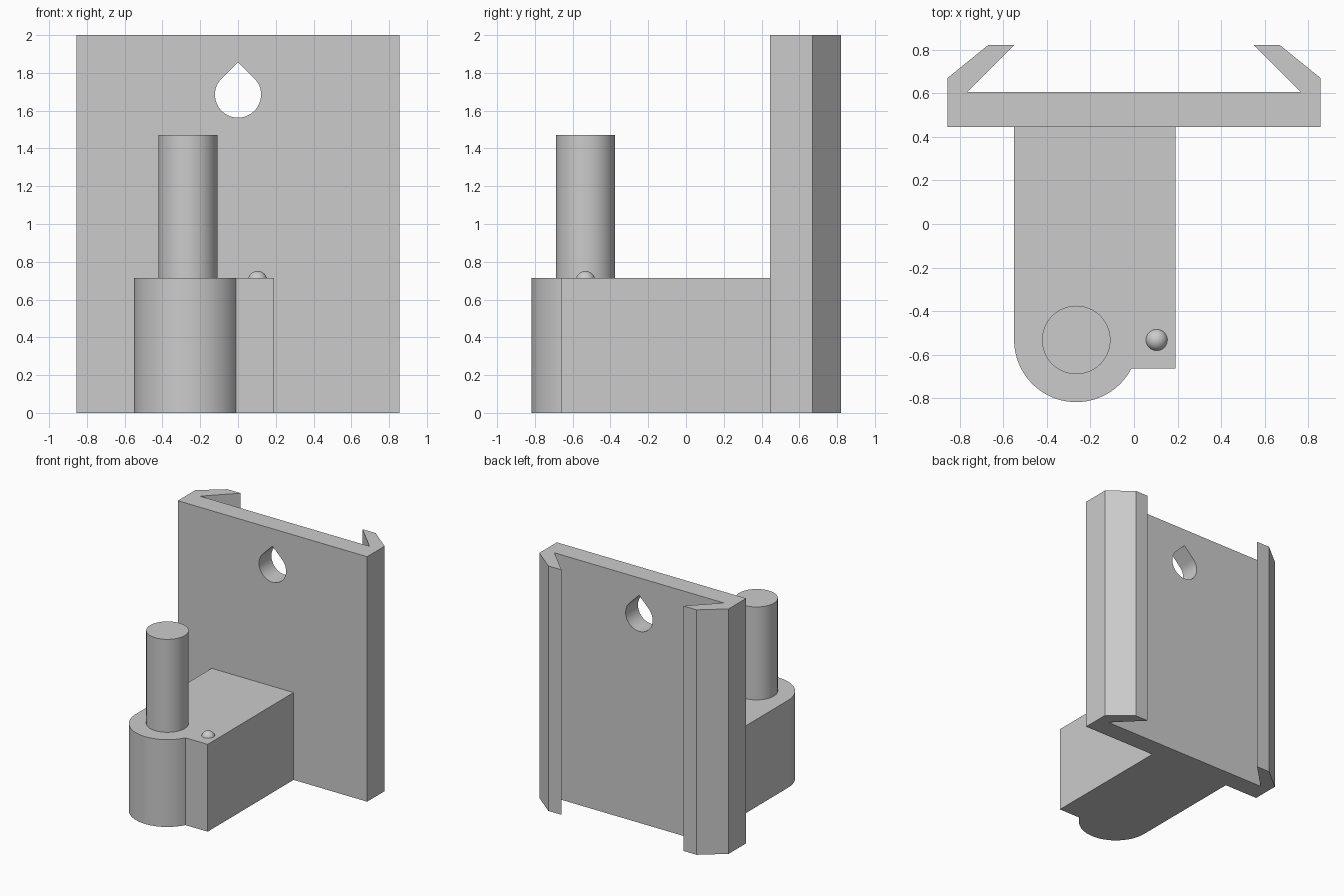
import bpy
import bmesh
from math import sin, cos, pi, radians, asin
from mathutils import Matrix, Vector

cube = bpy.data.objects.get("Cube")
if cube:
    bpy.data.objects.remove(cube, do_unlink=True)

GREY = (0.6, 0.6, 0.6, 1.0)
grey = bpy.data.materials.new("plain grey")
grey.use_nodes = True
grey.diffuse_color = GREY
grey.node_tree.nodes["Principled BSDF"].inputs["Base Color"].default_value = GREY


def arc(cx, cy, r, start, end, steps):
    """Points along an arc, angles in radians."""
    angles = [start + (end - start) * i / steps for i in range(steps + 1)]
    return [(cx + r * cos(a), cy + r * sin(a)) for a in angles]


def finish(bm, name):
    bmesh.ops.recalc_face_normals(bm, faces=bm.faces[:])
    mesh = bpy.data.meshes.new(name)
    bm.to_mesh(mesh)
    bm.free()
    mesh.materials.append(grey)
    obj = bpy.data.objects.new(name, mesh)
    bpy.context.collection.objects.link(obj)
    return obj


def prism(name, outline, bottom, top, turn=None):
    """Extrude a flat outline along z, then optionally turn it."""
    bm = bmesh.new()
    face = bm.faces.new([bm.verts.new((x, y, bottom)) for x, y in outline])
    new = bmesh.ops.extrude_face_region(bm, geom=[face])["geom"]
    moved = [v for v in new if isinstance(v, bmesh.types.BMVert)]
    bmesh.ops.translate(bm, verts=moved, vec=Vector((0, 0, top - bottom)))
    if turn:
        bm.transform(turn)
    return finish(bm, name)


def select_only(obj):
    bpy.ops.object.select_all(action='DESELECT')
    obj.select_set(True)
    bpy.context.view_layer.objects.active = obj


# Back plate with inward hooked rails
half = [(0.855, 0.445), (0.855, 0.67), (0.67, 0.82), (0.55, 0.82), (0.765, 0.605)]
plate = prism("back_plate", half + [(-x, y) for x, y in reversed(half)], 0, 2)

# Teardrop hanging hole through the plate
HOLE_Z, HOLE_R = 1.685, 0.122
drop = arc(0, HOLE_Z, HOLE_R, radians(135), radians(405), 48)
drop.append((0, HOLE_Z + HOLE_R * 2 ** 0.5))
cutter = prism("hole_cutter", drop, -0.8, -0.3, Matrix.Rotation(pi / 2, 4, 'X'))
cutter.hide_render = True
cut = plate.modifiers.new("hole", 'BOOLEAN')
cut.operation = 'DIFFERENCE'
cut.solver = 'EXACT'
cut.object = cutter
select_only(plate)
bpy.ops.object.modifier_apply(modifier="hole")
bpy.data.objects.remove(cutter, do_unlink=True)

# Arm block with rounded front boss
PIN_X, PIN_Y, BOSS_R, ARM_TOP, STEP_Y = -0.265, -0.532, 0.285, 0.713, -0.662
step_angle = 2 * pi - asin((PIN_Y - STEP_Y) / BOSS_R)
outline = arc(PIN_X, PIN_Y, BOSS_R, pi, step_angle, 48)
outline += [(0.19, STEP_Y), (0.19, 0.445), (PIN_X - BOSS_R, 0.445)]
arm = prism("arm_block", outline, 0, ARM_TOP)

# Upright hinge pin
pin = prism("hinge_pin", arc(PIN_X, PIN_Y, 0.157, 0, 2 * pi, 64)[:-1], ARM_TOP, 1.472)

# Small locating bump
bm = bmesh.new()
bmesh.ops.create_uvsphere(bm, u_segments=32, v_segments=16, radius=0.051,
                          matrix=Matrix.Translation((0.104, PIN_Y, 0.7)))
bump = finish(bm, "locating_bump")

for obj in (plate, arm, pin, bump):
    select_only(obj)
    bpy.ops.object.shade_smooth_by_angle(angle=radians(30))
